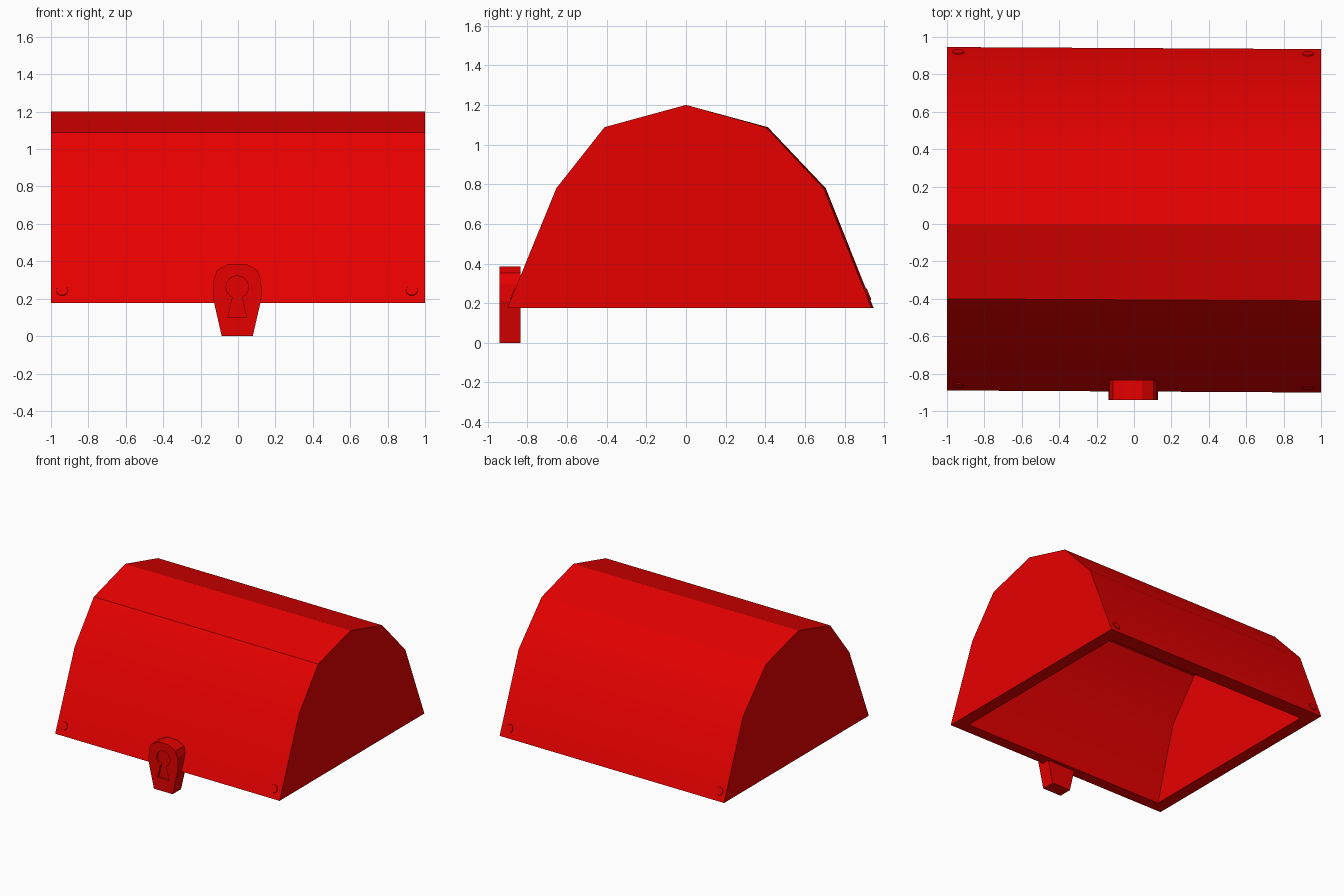
import bpy, bmesh, math
from mathutils import Matrix, Vector

if "Cube" in bpy.data.objects:
    bpy.data.objects.remove(bpy.data.objects["Cube"])

red = bpy.data.materials.new("red")
red.diffuse_color = (0.8, 0.0, 0.0, 1)
red.use_nodes = True
red.node_tree.nodes["Principled BSDF"].inputs["Base Color"].default_value = red.diffuse_color


def finish(name, bm):
    bmesh.ops.recalc_face_normals(bm, faces=bm.faces)
    me = bpy.data.meshes.new(name)
    bm.to_mesh(me)
    bm.free()
    me.materials.append(red)
    ob = bpy.data.objects.new(name, me)
    bpy.context.collection.objects.link(ob)
    return ob


def plate(name, outline, y0, y1):
    """Extrude an x-z outline from y0 to y1."""
    bm = bmesh.new()
    face = bm.faces.new([bm.verts.new((x, y0, z)) for x, z in outline])
    ext = bmesh.ops.extrude_face_region(bm, geom=[face])["geom"]
    verts = [g for g in ext if isinstance(g, bmesh.types.BMVert)]
    bmesh.ops.translate(bm, verts=verts, vec=(0, y1 - y0, 0))
    return finish(name, bm)


# Hollow arched lid: outer and inner arches joined by a flat rim;
# the wall is thick at the rim and thins out towards the roof
outer = [(-.89, .177), (-.643, .78), (-.40, 1.088), (0, 1.2),
         (.413, 1.088), (.705, .78), (.946, .177)]
inner = [(-.80, .177), (-.625, .77), (-.385, 1.07), (0, 1.18),
         (.395, 1.07), (.68, .77), (.825, .177)]
bm = bmesh.new()


def arch(profile, x):
    # the right end leans forward very slightly, except at the ridge
    return [bm.verts.new((x, y - (.011 if x > 0 and y else 0), z)) for y, z in profile]


rims = []
for profile, half in ((outer, 1.0), (inner, .9)):
    a, b = arch(profile, -half), arch(profile, half)
    for i in range(len(a) - 1):
        bm.faces.new((a[i], a[i + 1], b[i + 1], b[i]))
    bm.faces.new(a)
    bm.faces.new(b)
    rims.append((a[0], b[0], b[-1], a[-1]))
for i in range(4):
    j = (i + 1) % 4
    bm.faces.new((rims[0][i], rims[0][j], rims[1][j], rims[1][i]))
lid = finish("lid", bm)
bpy.ops.object.select_all(action='DESELECT')
lid.select_set(True)
bpy.context.view_layer.objects.active = lid
bpy.ops.object.shade_smooth_by_angle(angle=math.radians(30))

# Lock plate with a recessed keyhole
half_lock = [(.083, 0), (.131, .21), (.127, .30), (.108, .352), (.046, .386)]
cx = -.004
lock = plate("lock", [(cx + x, z) for x, z in half_lock]
             + [(cx - x, z) for x, z in reversed(half_lock)], -.942, -.835)
arc = [math.radians(-65 + i * 310 / 14) for i in range(15)]
hole = [(cx + .06 * math.cos(t), .262 + .06 * math.sin(t)) for t in arc]
hole += [(cx - .05, .10), (cx + .05, .10)]
cutter = plate("keyhole_cutter", hole, -1.0, -.924)
cutter.hide_render = True
cutter.hide_viewport = True
cut = lock.modifiers.new("keyhole", 'BOOLEAN')
cut.operation = 'DIFFERENCE'
cut.solver = 'EXACT'
cut.object = cutter

# Corner studs lying flush on the sloping front and back
for side, p, q in (("front", outer[0], outer[1]), ("back", outer[-1], outer[-2])):
    t = (.245 - p[1]) / (q[1] - p[1])
    y = p[0] + t * (q[0] - p[0])
    sign = -1 if side == "front" else 1
    normal = Vector((0, sign * (q[1] - p[1]), abs(q[0] - p[0]))).normalized()
    for label, x in (("left", -.94), ("right", .93)):
        bm = bmesh.new()
        pos = Vector((x, y - (.01 if x > 0 else 0), .245))
        rot = normal.to_track_quat('Z', 'Y').to_matrix().to_4x4()
        bmesh.ops.create_cone(bm, cap_ends=True, segments=16, radius1=.033,
                              radius2=.03, depth=.01,
                              matrix=Matrix.Translation(pos) @ rot)
        finish(f"stud_{side}_{label}", bm)
